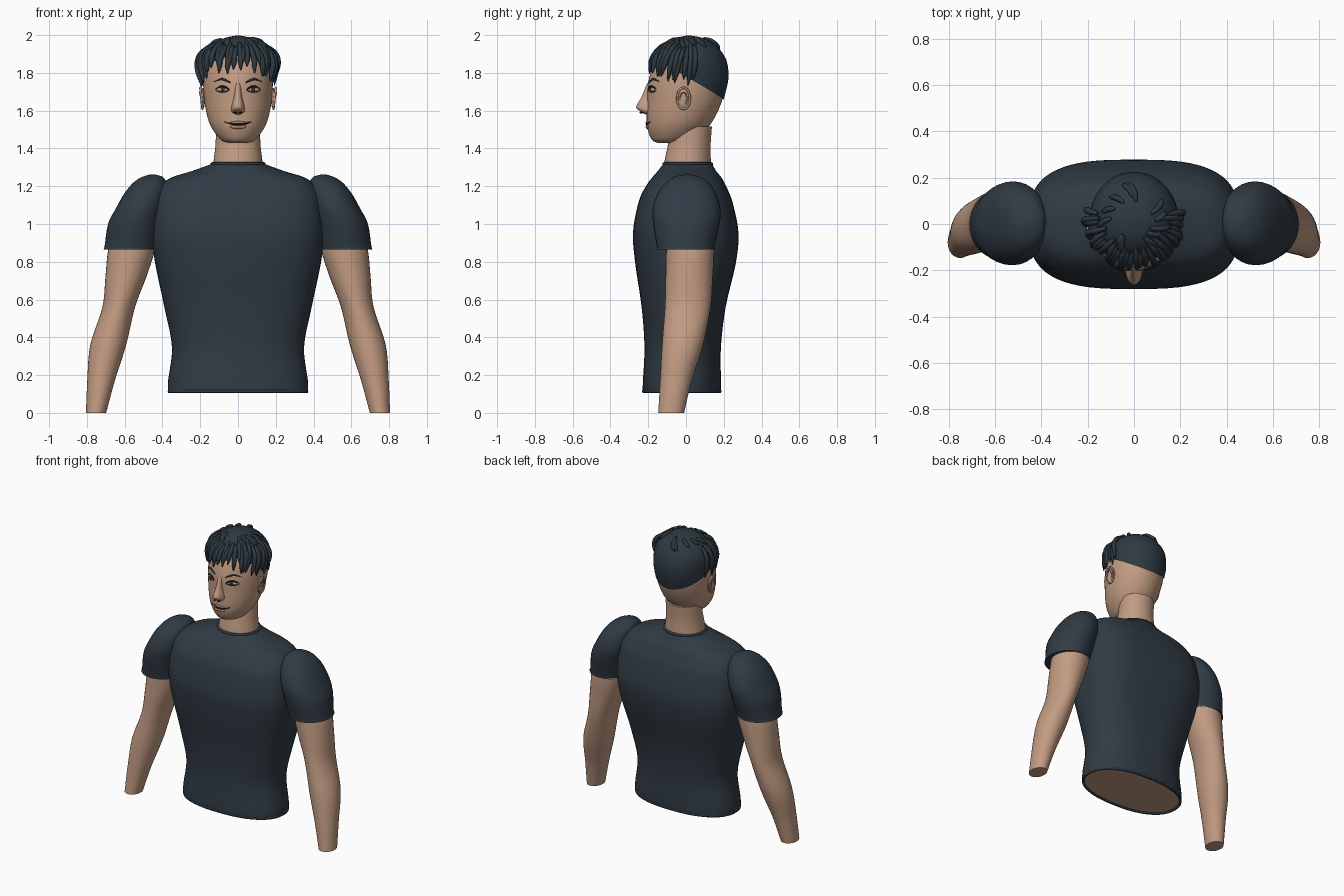
import bpy, bmesh, math, random
from mathutils import Vector

random.seed(4)
default = bpy.data.objects.get("Cube")
if default:
    bpy.data.objects.remove(default)


def material(name, color):
    mat = bpy.data.materials.new(name)
    mat.use_nodes = True
    mat.diffuse_color = (*color, 1)
    mat.node_tree.nodes["Principled BSDF"].inputs["Base Color"].default_value = (*color, 1)
    return mat


SKIN = material("skin", (0.54, 0.33, 0.225))
SHIRT = material("dark_shirt", (0.03, 0.044, 0.058))
HAIR = material("dark_hair", (0.026, 0.04, 0.052))
DARK = material("lash_black", (0.012, 0.011, 0.011))
EYE = material("eye_white", (0.42, 0.36, 0.31))
IRIS = material("iris_brown", (0.06, 0.03, 0.02))
LIP = material("lip", (0.42, 0.23, 0.165))


def symmetric(rows):
    """Rows of height, half width, front, back, roundness exponent."""
    return [(r[0], -r[1], r[1], r[2], r[3], r[4] if len(r) > 4 else 2) for r in rows]


def dense(rows, steps=5):
    """Smooth the rows with a Catmull-Rom spline."""
    out = []
    for i in range(len(rows) - 1):
        a, b, c, d = (rows[min(max(k, 0), len(rows) - 1)] for k in range(i - 1, i + 3))
        for s in range(steps):
            t = s / steps
            out.append(tuple(
                q + t * ((r - p) / 2 + t * ((p - 2.5 * q + 2 * r - u / 2)
                                            + t * (1.5 * (q - r) + (u - p) / 2)))
                for p, q, r, u in zip(a, b, c, d)))
    return out + [tuple(rows[-1])]


def lookup(rows, z):
    for a, b in zip(rows, rows[1:]):
        if a[0] <= z <= b[0]:
            t = (z - a[0]) / max(b[0] - a[0], 1e-6)
            return tuple(p + t * (q - p) for p, q in zip(a, b))
    return rows[0] if z < rows[0][0] else rows[-1]


def on_ring(row, angle, grow=0):
    """Point on a rounded horizontal section; the back is at a quarter turn."""
    z, x0, x1, y0, y1, power = row
    c, s = math.cos(angle), math.sin(angle)
    cx = math.copysign(abs(c) ** (2 / power), c)
    sy = math.copysign(abs(s) ** (2 / power), s)
    return Vector(((x0 + x1) / 2 + cx * ((x1 - x0) / 2 + grow),
                   (y0 + y1) / 2 + sy * ((y1 - y0) / 2 + grow), z))


def shade(obj, angle=50):
    bpy.ops.object.select_all(action='DESELECT')
    obj.select_set(True)
    bpy.context.view_layer.objects.active = obj
    bpy.ops.object.shade_smooth_by_angle(angle=math.radians(angle))
    return obj


def skin_rings(name, rings, mat, bottom=True, top=True):
    bm = bmesh.new()
    loops = [[bm.verts.new(p) for p in ring] for ring in rings]
    n = len(loops[0])
    for low, high in zip(loops, loops[1:]):
        for i in range(n):
            j = (i + 1) % n
            bm.faces.new((low[i], low[j], high[j], high[i]))
    if bottom:
        bm.faces.new(loops[0][::-1])
    if top:
        bm.faces.new(loops[-1])
    bmesh.ops.recalc_face_normals(bm, faces=bm.faces)
    mesh = bpy.data.meshes.new(name)
    bm.to_mesh(mesh)
    bm.free()
    mesh.materials.append(mat)
    obj = bpy.data.objects.new(name, mesh)
    bpy.context.collection.objects.link(obj)
    return shade(obj)


def loft(name, rows, mat, sides=48, **caps):
    angles = [math.tau * i / sides for i in range(sides)]
    return skin_rings(name, [[on_ring(r, a) for a in angles] for r in rows], mat, **caps)


def tubes(name, paths, radius, mat, taper=(0.5, 1, 1, 0.15), closed=False):
    """Rounded strands through each path."""
    curve = bpy.data.curves.new(name, 'CURVE')
    curve.dimensions = '3D'
    curve.bevel_depth = radius
    curve.bevel_resolution = 2
    curve.use_fill_caps = True
    for path in paths:
        spline = curve.splines.new('NURBS')
        spline.points.add(len(path) - 1)
        for i, (point, p) in enumerate(zip(spline.points, path)):
            point.co = (*p, 1)
            point.radius = 1 if closed else taper[round(i * (len(taper) - 1) / (len(path) - 1))]
        spline.order_u = 3
        spline.use_endpoint_u = not closed
        spline.use_cyclic_u = closed
        spline.resolution_u = 5
    obj = bpy.data.objects.new(name, curve)
    bpy.context.collection.objects.link(obj)
    curve.materials.append(mat)
    shade_target = obj
    bpy.ops.object.select_all(action='DESELECT')
    obj.select_set(True)
    bpy.context.view_layer.objects.active = obj
    bpy.ops.object.convert(target='MESH')
    return shade(shade_target)


def ball(name, place, size, mat, turn=0):
    bpy.ops.mesh.primitive_uv_sphere_add(segments=24, ring_count=12, location=place,
                                         rotation=(0, 0, turn))
    obj = bpy.context.object
    obj.name = name
    obj.scale = size
    obj.data.materials.append(mat)
    return shade(obj, 180)


# Shirt body, collar and the waist inside the hem
torso = dense(symmetric([
    (0.105, 0.37, -0.23, 0.185, 2.3), (0.17, 0.37, -0.228, 0.185, 2.3),
    (0.35, 0.35, -0.22, 0.185, 2.3), (0.56, 0.39, -0.235, 0.21, 2.5),
    (0.8, 0.44, -0.27, 0.265, 2.8), (0.96, 0.455, -0.28, 0.277, 3),
    (1.12, 0.44, -0.25, 0.245, 3), (1.2, 0.41, -0.212, 0.212, 2.8),
    (1.245, 0.355, -0.18, 0.188, 2.6), (1.28, 0.245, -0.15, 0.16, 2.3),
    (1.318, 0.14, -0.12, 0.138, 2)]))
loft("shirt_body", torso, SHIRT, sides=64, bottom=False, top=False)
collar = [on_ring(torso[-1], math.tau * i / 24, -0.002) for i in range(24)]
tubes("shirt_collar", [collar], 0.009, SHIRT, closed=True)
hem = [on_ring(torso[0], math.tau * i / 32, -0.004) + Vector((0, 0, 0.009)) for i in range(32)]
tubes("shirt_hem", [hem], 0.008, SHIRT, closed=True)
loft("waist", symmetric([(0.115, 0.362, -0.223, 0.178, 2.3), (0.2, 0.34, -0.2, 0.16, 2.3)]), SKIN)

# Sleeves and arms
sleeve = [(0.865, 0.43, 0.712, -0.155, 0.152, 2), (0.885, 0.425, 0.706, -0.155, 0.152, 2),
          (1.0, 0.4, 0.688, -0.174, 0.177, 2), (1.08, 0.385, 0.648, -0.176, 0.183, 2.1),
          (1.16, 0.375, 0.603, -0.15, 0.16, 2.2), (1.22, 0.38, 0.553, -0.105, 0.12, 2.2),
          (1.25, 0.4, 0.505, -0.06, 0.075, 2), (1.262, 0.44, 0.465, -0.01, 0.02, 2)]
arm = [(0, 0.698, 0.805, -0.147, -0.01, 2), (0.17, 0.652, 0.798, -0.137, 0.03, 2),
       (0.36, 0.592, 0.782, -0.127, 0.09, 2), (0.56, 0.545, 0.718, -0.112, 0.13, 2),
       (0.72, 0.485, 0.702, -0.108, 0.142, 2), (0.86, 0.44, 0.688, -0.105, 0.148, 2),
       (0.95, 0.43, 0.66, -0.1, 0.14, 2)]
for label, side in (("left", 1), ("right", -1)):
    for part, rows, mat in (("sleeve", sleeve, SHIRT), ("arm", arm, SKIN)):
        placed = [(z, *sorted((side * a, side * b)), *rest) for z, a, b, *rest in rows]
        loft(label + "_" + part, dense(placed), mat, sides=36)

# Neck and head
loft("neck", dense(symmetric([(1.25, 0.135, -0.115, 0.135), (1.32, 0.131, -0.115, 0.132),
                              (1.41, 0.12, -0.098, 0.13), (1.515, 0.115, -0.08, 0.137)])), SKIN)
head = dense(symmetric([
    (1.43, 0.05, -0.15, -0.03), (1.445, 0.09, -0.18, 0.03), (1.5, 0.134, -0.203, 0.105),
    (1.56, 0.16, -0.208, 0.15), (1.65, 0.178, -0.205, 0.19), (1.75, 0.184, -0.2, 0.212),
    (1.85, 0.174, -0.168, 0.2), (1.92, 0.135, -0.115, 0.15), (1.97, 0.05, -0.04, 0.06)]))
loft("head", head, SKIN)

# Hair cap with a hairline that drops toward the nape
scalp = dense(symmetric([
    (1.6, 0.178, -0.215, 0.185), (1.7, 0.188, -0.212, 0.21), (1.78, 0.193, -0.205, 0.226),
    (1.87, 0.186, -0.172, 0.213), (1.94, 0.145, -0.12, 0.165), (1.98, 0.085, -0.065, 0.105),
    (1.997, 0.015, 0.0, 0.03)]))
around = [math.tau * i / 64 for i in range(64)]
cap = [[on_ring(lookup(head, 1.79 - 0.115 * math.sin(a)), a, -0.01) for a in around]]
for step in range(15):
    t = math.sin(step / 14 * math.pi / 2)
    ring = []
    for a in around:
        rim = 1.775 - 0.115 * math.sin(a)
        ring.append(on_ring(lookup(scalp, rim + (1.997 - rim) * t), a))
    cap.append(ring)
skin_rings("hair_cap", cap, HAIR, bottom=False)


def strand(angle, high, low, lift, drift):
    """Lock of hair that leaves the scalp, arches out and falls back."""
    path = []
    for i in range(6):
        t = i / 5
        z = high + (low - high) * t ** 1.2
        path.append(on_ring(lookup(scalp, z), angle + drift * t,
                            0.002 + lift * math.sin(math.pi * min(t + 0.1, 1))))
    return path


locks = []
for i in range(30):
    a = math.radians(-188 + 196 * i / 29)
    front = max(0, -math.sin(a))
    low = 1.745 + 0.075 * front + random.uniform(-0.025, 0.03)
    locks.append(strand(a, random.uniform(1.93, 1.97), low,
                        0.012 + 0.018 * (1 - front) * random.random(), random.uniform(-0.15, 0.15)))
tubes("fringe_locks", locks, 0.014, HAIR)
tufts = [strand(random.uniform(0, math.tau), random.uniform(1.975, 1.985),
                random.uniform(1.92, 1.95), 0.006, 0.3) for i in range(14)]
tubes("crown_tufts", tufts, 0.012, HAIR)


def face(x, z, out=0):
    """Point on the front of the head."""
    _, _, half, y0, y1, _ = lookup(head, z)
    return Vector((x, (y0 + y1) / 2 - (y1 - y0) / 2 * math.sqrt(1 - (x / half) ** 2) - out, z))


# Nose
nose = dense(symmetric([(1.58, 0.014, -0.215, -0.17), (1.595, 0.034, -0.24, -0.16),
                        (1.62, 0.035, -0.264, -0.13), (1.67, 0.023, -0.237, -0.15),
                        (1.735, 0.014, -0.21, -0.17), (1.76, 0.008, -0.19, -0.18)]))
loft("nose", nose, SKIN, sides=24)

# Eyes, brows and ears
for label, side in (("left", 1), ("right", -1)):
    turn = side * 0.42
    ball(label + "_eye", face(side * 0.082, 1.712, -0.002), (0.034, 0.008, 0.013), EYE, turn)
    ball(label + "_iris", face(side * 0.08, 1.713, 0.003), (0.014, 0.005, 0.012), IRIS, turn)
    lid = [(0.045, 1.708), (0.06, 1.724), (0.085, 1.73), (0.105, 1.724), (0.122, 1.712)]
    tubes(label + "_lashes", [[face(side * x, z, 0.004) for x, z in lid]], 0.005, DARK)
    under = [face(side * x, 1.709 - (z - 1.709) * 0.6, 0.002) for x, z in lid]
    tubes(label + "_lower_lid", [under], 0.0025, DARK)
    brow = [(0.04, 1.748), (0.065, 1.762), (0.095, 1.77), (0.13, 1.752)]
    tubes(label + "_brow", [[face(side * x, z, 0.001) for x, z in brow]], 0.006, HAIR)
    ball(label + "_nostril", (side * 0.014, -0.236, 1.59), (0.008, 0.01, 0.005), DARK)
    ball(label + "_ear", (side * 0.186, -0.013, 1.665), (0.011, 0.034, 0.056), SKIN, side * 0.15)
    for part, size, out, mat in (("rim", 1, 0.194, SKIN), ("fold", 0.55, 0.197, LIP)):
        oval = [(side * (out + 0.006 * math.sin(t)), -0.013 + 0.034 * size * math.cos(t),
                 1.665 + 0.057 * size * math.sin(t)) for t in around[::4]]
        tubes(label + "_ear_" + part, [oval], 0.006 * size, mat, closed=True)

# Mouth
smile = [face(x, 1.526 + 3 * x * x, 0.002) for x in (-0.07, -0.045, -0.02, 0, 0.02, 0.045, 0.07)]
tubes("mouth_line", [smile], 0.005, DARK, taper=(0.4, 1, 1, 0.4))
ball("lower_lip", face(0, 1.514, -0.004), (0.042, 0.012, 0.011), LIP)
ball("upper_lip", face(0, 1.537, -0.004), (0.042, 0.01, 0.008), LIP)
